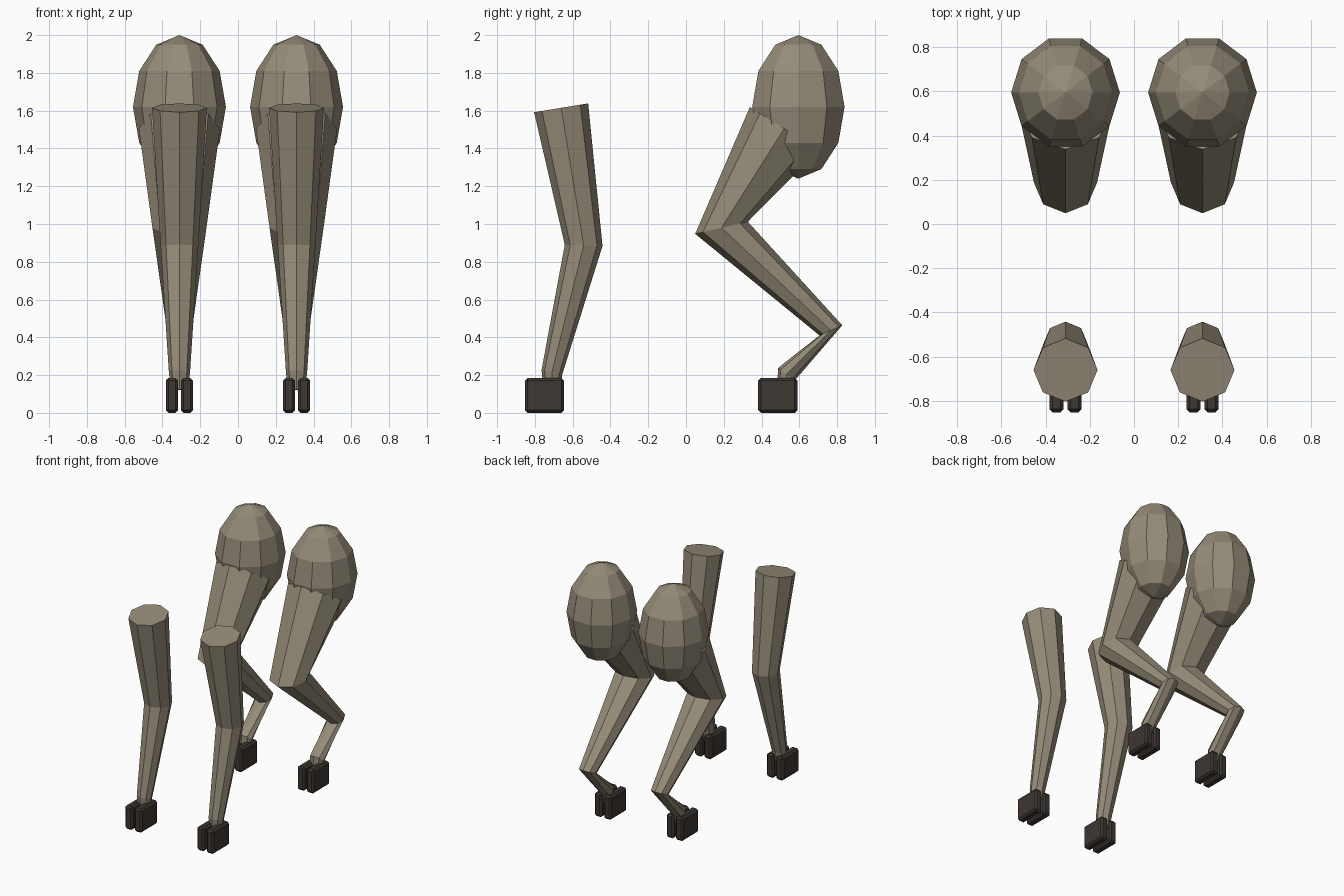
import bpy, bmesh, math
from mathutils import Vector, Matrix

if "Cube" in bpy.data.objects:
    bpy.data.objects.remove(bpy.data.objects["Cube"])


def material(name, rgb):
    m = bpy.data.materials.new(name)
    m.diffuse_color = (*rgb, 1)
    m.use_nodes = True
    m.node_tree.nodes["Principled BSDF"].inputs["Base Color"].default_value = m.diffuse_color
    return m


HIDE = material("tan hide", (0.30, 0.262, 0.19))
HOOF = material("dark hoof", (0.046, 0.038, 0.031))


def finish(name, bm, mat):
    bmesh.ops.recalc_face_normals(bm, faces=bm.faces)
    mesh = bpy.data.meshes.new(name)
    bm.to_mesh(mesh)
    bm.free()
    mesh.materials.append(mat)
    obj = bpy.data.objects.new(name, mesh)
    bpy.context.collection.objects.link(obj)
    return obj


def limb(name, x, path, sides=8):
    """Tapered tube through (y, z, radius) points, capped at both ends."""
    bm = bmesh.new()
    pts = [Vector((x, y, z)) for y, z, r in path]
    rings = []
    for i, p in enumerate(pts):
        t = (pts[min(i + 1, len(pts) - 1)] - pts[max(i - 1, 0)]).normalized()
        u = Vector((1, 0, 0))
        v = t.cross(u)
        r = path[i][2]
        angles = [2 * math.pi * k / sides for k in range(sides)]
        rings.append([bm.verts.new(p + r * (u * math.cos(a) + v * math.sin(a))) for a in angles])
    for a, b in zip(rings, rings[1:]):
        for k in range(sides):
            n = (k + 1) % sides
            bm.faces.new((a[k], a[n], b[n], b[k]))
    bm.faces.new(rings[0])
    bm.faces.new(rings[-1])
    return finish(name, bm, HIDE)


def haunch(name, x):
    """Faceted egg at the top of the hind leg."""
    bm = bmesh.new()
    place = (Matrix.Translation((x, 0.595, 1.62)) @ Matrix.Diagonal((0.246, 0.257, 0.38, 1))
             @ Matrix.Rotation(math.pi / 2, 4, 'Z'))
    bmesh.ops.create_uvsphere(bm, u_segments=10, v_segments=6, radius=1, matrix=place)
    return finish(name, bm, HIDE)


def toe(name, x, y):
    """Chamfered half of a cloven hoof."""
    bm = bmesh.new()
    place = Matrix.Translation((x, y, 0.0925)) @ Matrix.Diagonal((0.064, 0.207, 0.185, 1))
    bmesh.ops.create_cube(bm, size=1, matrix=place)
    bmesh.ops.bevel(bm, geom=bm.edges[:], offset=0.014, segments=1, affect='EDGES')
    return finish(name, bm, HOOF)


# Limb paths from top to hoof: y, z, radius
FRONT = [(-0.661, 1.615, 0.145), (-0.542, 0.887, 0.10), (-0.71, 0.215, 0.056), (-0.71, 0.125, 0.045)]
HIND = [(0.52, 1.505, 0.215), (0.188, 0.98, 0.143), (0.767, 0.437, 0.066),
        (0.532, 0.205, 0.055), (0.525, 0.125, 0.045)]

for side, s in (("left", -1), ("right", 1)):
    x = 0.31 * s
    limb(f"front_leg_{side}", x, FRONT)
    limb(f"hind_leg_{side}", x, HIND)
    haunch(f"haunch_{side}", x)
    for end, y in (("front", -0.749), ("hind", 0.486)):
        for part, d in (("inner", -0.04), ("outer", 0.04)):
            toe(f"{end}_{part}_toe_{side}", x + d * s, y)
